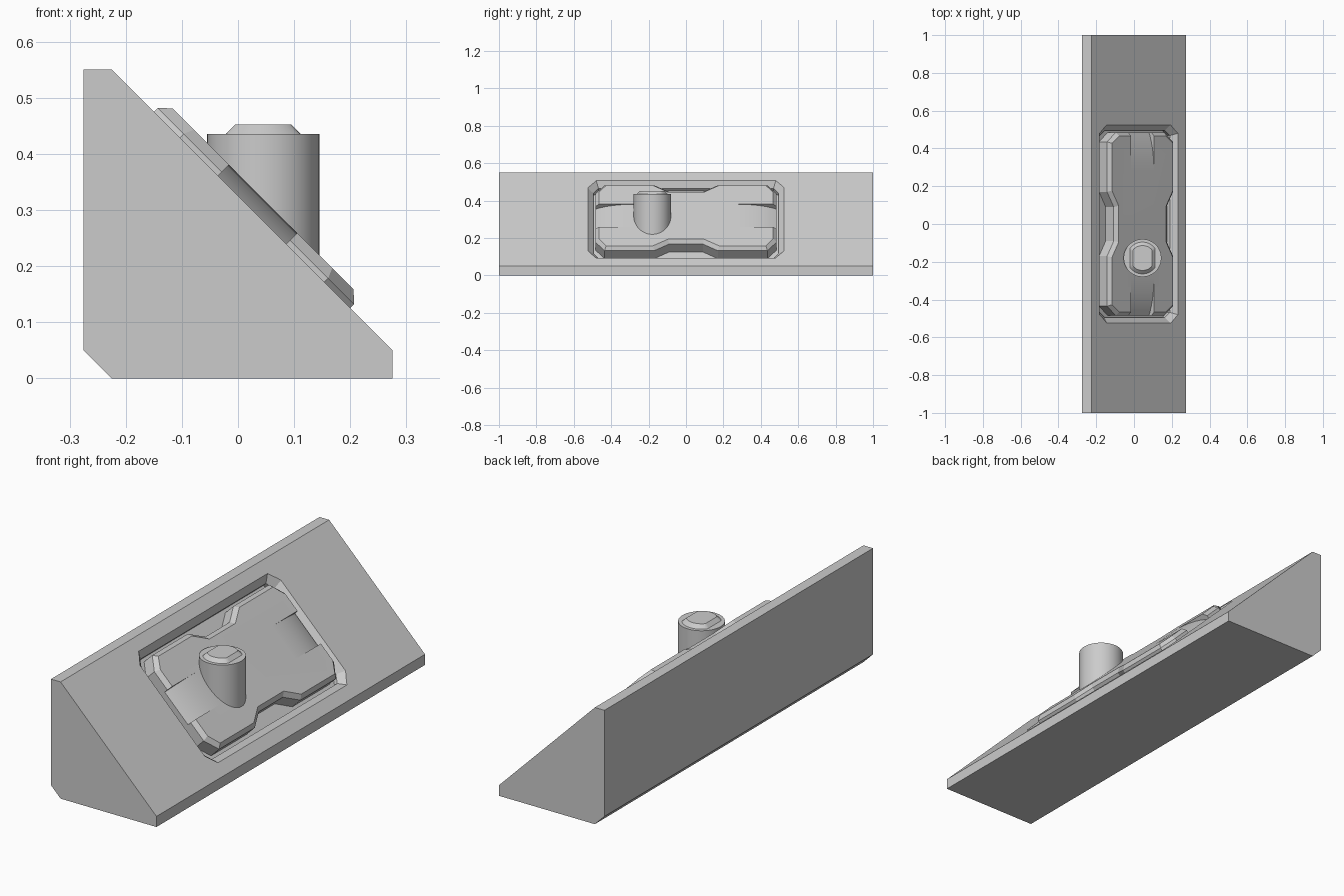
import bpy, bmesh, math
from mathutils import Matrix, Vector

cube = bpy.data.objects.get("Cube")
if cube:
    bpy.data.objects.remove(cube, do_unlink=True)

grey = bpy.data.materials.new("plain grey")
grey.use_nodes = True
grey.diffuse_color = (0.6, 0.6, 0.6, 1)
grey.node_tree.nodes["Principled BSDF"].inputs["Base Color"].default_value = (0.6, 0.6, 0.6, 1)

# Frame of the sloping face: X down the slope, Y along the body, Z outward
SLOPE = Matrix.Translation((0.025, 0, 0.30)) @ Matrix.Rotation(math.radians(45), 4, 'Y')


def loft(name, rings, matrix=Matrix()):
    """Closed solid through a stack of equally long rings of points."""
    bm = bmesh.new()
    loops = [[bm.verts.new(matrix @ Vector(p)) for p in ring] for ring in rings]
    n = len(loops[0])
    for low, high in zip(loops, loops[1:]):
        for i in range(n):
            j = (i + 1) % n
            bm.faces.new((low[i], low[j], high[j], high[i]))
    bm.faces.new(loops[0][::-1])
    bm.faces.new(loops[-1])
    bmesh.ops.recalc_face_normals(bm, faces=bm.faces)
    mesh = bpy.data.meshes.new(name)
    bm.to_mesh(mesh)
    bm.free()
    mesh.materials.append(grey)
    obj = bpy.data.objects.new(name, mesh)
    bpy.context.collection.objects.link(obj)
    return obj


def activate(obj):
    bpy.ops.object.select_all(action='DESELECT')
    obj.select_set(True)
    bpy.context.view_layer.objects.active = obj


def cut(obj, cutter):
    cutter.hide_render = True
    mod = obj.modifiers.new("cut", 'BOOLEAN')
    mod.operation, mod.solver, mod.object = 'DIFFERENCE', 'EXACT', cutter
    activate(obj)
    bpy.ops.object.modifier_apply(modifier=mod.name)
    bpy.data.objects.remove(cutter, do_unlink=True)


def outline(hx, hy, z, cx, cy, inset=0, notch=0):
    """Rectangle with clipped corners and optional waists in the long sides."""
    hx, hy = hx - inset, hy - inset
    cx, cy = cx - 0.6 * inset, cy - 0.6 * inset
    quarter = [(hx - cx, hy), (hx, hy - cy)]
    if notch:
        quarter += [(hx, 0.17 + inset / 3), (hx - notch, 0.09 + inset / 3)]
    right = quarter + [(x, -y) for x, y in reversed(quarter)]
    return [(x, y, z) for x, y in right + [(-x, -y) for x, y in right]]


# Wedge body with a chamfer-edged recess in its slope
profile = [(-0.275, 0.05), (-0.225, 0), (0.275, 0), (0.275, 0.05), (-0.225, 0.55), (-0.275, 0.55)]
body = loft("wedge_body", [[(x, y, z) for x, z in profile] for y in (-1, 1)])
recess = loft("recess_cutter", [outline(0.293, 0.525, z, 0.055, 0.045, d)
                                for z, d in ((-0.05, 0.03), (-0.03, 0.03), (0.02, -0.02))], SLOPE)
cut(body, recess)

# Waisted plate with a bevelled rim, standing in the recess
plate = loft("waisted_plate", [outline(0.247, 0.485, z, 0.065, 0.05, d, 0.05)
                               for z, d in ((-0.055, 0), (0.01, 0), (0.028, 0.019))], SLOPE)

# Curved ramps scooped out of both plate ends
for side in (-1, 1):
    steps = [i / 10 for i in range(11)]
    ramp = [(side * (0.22 + 0.27 * t), 0.0285 - 0.04 * t ** 3) for t in steps]
    ramp += [(side * 0.52, -0.0115), (side * 0.52, 0.06), (side * 0.22, 0.06)]
    cut(plate, loft("ramp_cutter", [[(x, y, z) for y, z in ramp] for x in (-0.086, 0.086)], SLOPE))
activate(plate)
bpy.ops.object.shade_smooth_by_angle(angle=math.radians(15))


# Upright round knob and its flat-sided bevelled cap
def disc(radius, z, flat=1):
    turns = [2 * math.pi * i / 48 for i in range(48)]
    return [(0.045 + max(-flat, min(flat, radius * math.cos(a))),
             -0.18 + radius * math.sin(a), z) for a in turns]


knob = loft("knob", [disc(0.1, 0.15), disc(0.1, 0.435)])
cap = loft("knob_cap", [disc(0.084, 0.43, 0.067), disc(0.084, 0.435, 0.067), disc(0.066, 0.452, 0.05)])
for obj in (knob, cap):
    activate(obj)
    bpy.ops.object.shade_smooth_by_angle(angle=math.radians(30))
